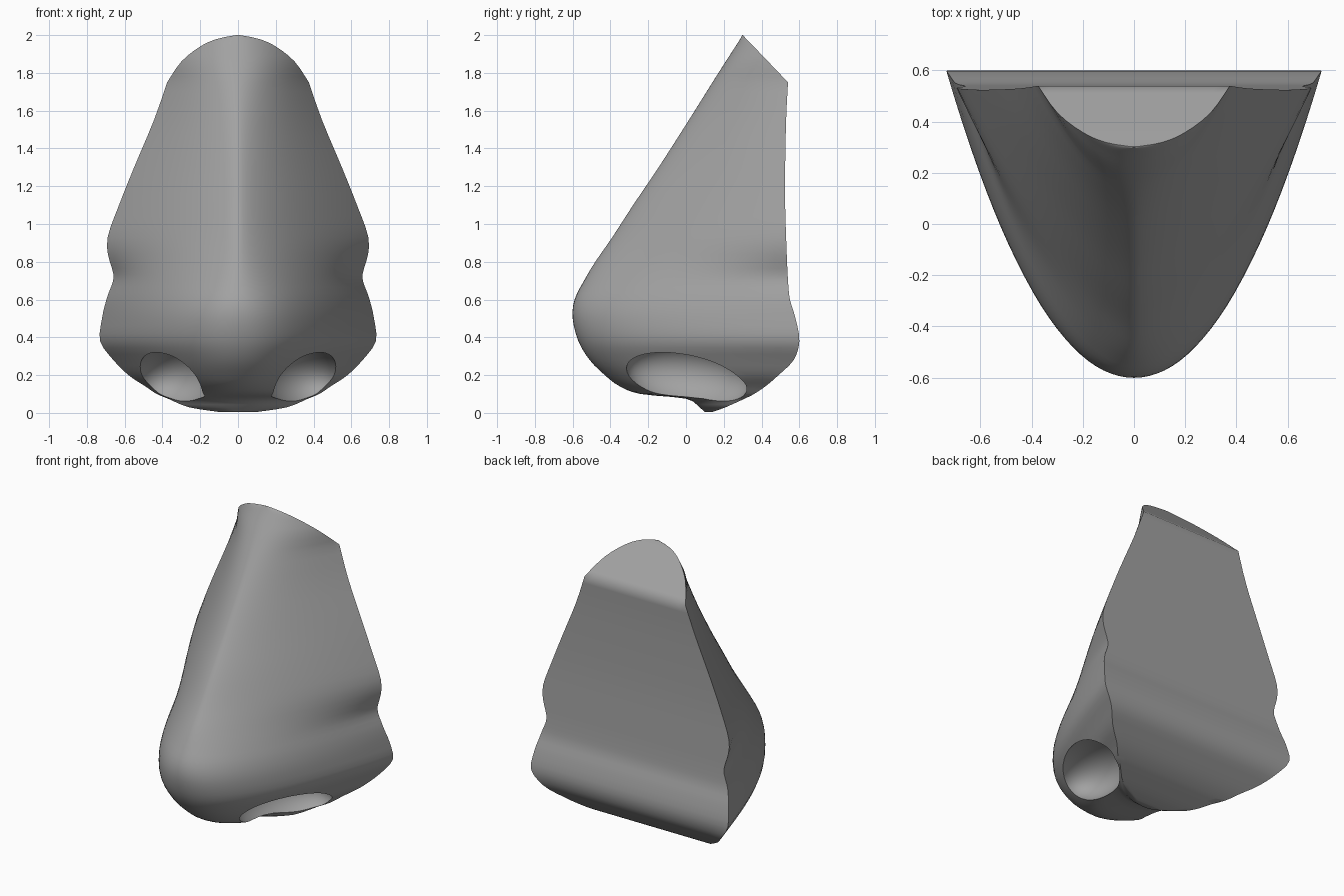
import bpy, math
from mathutils import Vector

if "Cube" in bpy.data.objects:
    bpy.data.objects.remove(bpy.data.objects["Cube"])

# Height, front y, back y, half width, roundness of each horizontal section
BODY = [
    (0.005, 0.10, 0.14, 0.10, 0.47), (0.03, 0.07, 0.21, 0.26, 0.47), (0.075, 0.00, 0.31, 0.37, 0.47),
    (0.10, -0.24, 0.36, 0.43, 0.47), (0.14, -0.35, 0.42, 0.49, 0.47), (0.20, -0.43, 0.49, 0.58, 0.47),
    (0.28, -0.51, 0.57, 0.66, 0.47), (0.38, -0.57, 0.60, 0.73, 0.47), (0.50, -0.60, 0.58, 0.72, 0.48),
    (0.60, -0.59, 0.55, 0.70, 0.51), (0.70, -0.54, 0.54, 0.69, 0.56), (0.80, -0.48, 0.535, 0.69, 0.62),
    (0.93, -0.39, 0.53, 0.69, 0.67), (1.10, -0.28, 0.525, 0.63, 0.68), (1.30, -0.145, 0.525, 0.55, 0.67),
    (1.55, 0.015, 0.53, 0.445, 0.62), (1.75, 0.14, 0.54, 0.375, 0.54)]
# Slanted cut at the top
TOP = [(1.75, 0.14, 0.54, 0.375, 0.54), (1.86, 0.21, 0.435, 0.30, 0.5), (1.94, 0.262, 0.358, 0.20, 0.5),
       (1.98, 0.287, 0.319, 0.11, 0.5), (2.00, 0.298, 0.302, 0.01, 0.5)]
ARC, BACK, STEPS = 48, 14, 3


def spline(keys, steps):
    rows = []
    for i in range(len(keys) - 1):
        a, b, c, d = (Vector(keys[min(max(i + k, 0), len(keys) - 1)]) for k in (-1, 0, 1, 2))
        for j in range(steps):
            t = j / steps
            rows.append(0.5 * (2 * b + (c - a) * t + (2 * a - 5 * b + 4 * c - d) * t**2
                               + (3 * b - a - 3 * c + d) * t**3))
    return rows + [Vector(keys[-1])]


# Nose body: wedge to parabola sections with a flat back, lofted upwards
verts, faces = [], []
rows = spline(BODY, STEPS)[:-1] + spline(TOP, STEPS)
for z, front, back, w, p in rows:
    crease = 0.045 * math.exp(-((z - 0.72) / 0.08) ** 2)
    for i in range(ARC + 1):
        s = -1 + 2 * i / ARC
        verts.append((w * s * (1 - crease * abs(s) ** 4),
                      front + (back - front) * abs(s) ** (1 / p), z))
    for i in range(1, BACK):
        verts.append((w * (1 - crease) * (1 - 2 * i / BACK), back, z))
n = ARC + BACK
for r in range(len(rows) - 1):
    for i in range(n):
        j = (i + 1) % n
        faces.append((r * n + i, r * n + j, (r + 1) * n + j, (r + 1) * n + i))
faces.append(tuple(reversed(range(n))))
faces.append(tuple(range((len(rows) - 1) * n, len(rows) * n)))
mesh = bpy.data.meshes.new("nose")
mesh.from_pydata(verts, [], faces)
nose = bpy.data.objects.new("nose", mesh)
bpy.context.collection.objects.link(nose)

grey = bpy.data.materials.new("dark_grey")
grey.diffuse_color = (0.36, 0.36, 0.36, 1)
grey.use_nodes = True
grey.node_tree.nodes["Principled BSDF"].inputs["Base Color"].default_value = grey.diffuse_color
mesh.materials.append(grey)

# Nostrils: tilted ellipsoids carved out of the underside
cutters = []
for side in (-1, 1):
    bpy.ops.mesh.primitive_uv_sphere_add(segments=40, ring_count=24, radius=1,
                                         location=(side * 0.335, 0.01, 0.195))
    cutter = bpy.context.object
    cutter.name = "nostril_cutter"
    cutter.scale = (0.205, 0.34, 0.175)
    cutter.rotation_euler = (math.radians(-8), math.radians(side * 10), math.radians(-side * 20))
    cutter.data.materials.append(grey)
    cutter.hide_render = True
    cutters.append(cutter)
    cut = nose.modifiers.new("nostril", 'BOOLEAN')
    cut.object = cutter
    cut.operation = 'DIFFERENCE'
    cut.solver = 'EXACT'

bpy.ops.object.select_all(action='DESELECT')
nose.select_set(True)
bpy.context.view_layer.objects.active = nose
for m in list(nose.modifiers):
    bpy.ops.object.modifier_apply(modifier=m.name)
for c in cutters:
    bpy.data.objects.remove(c)
bpy.ops.object.shade_smooth_by_angle(angle=math.radians(50))
